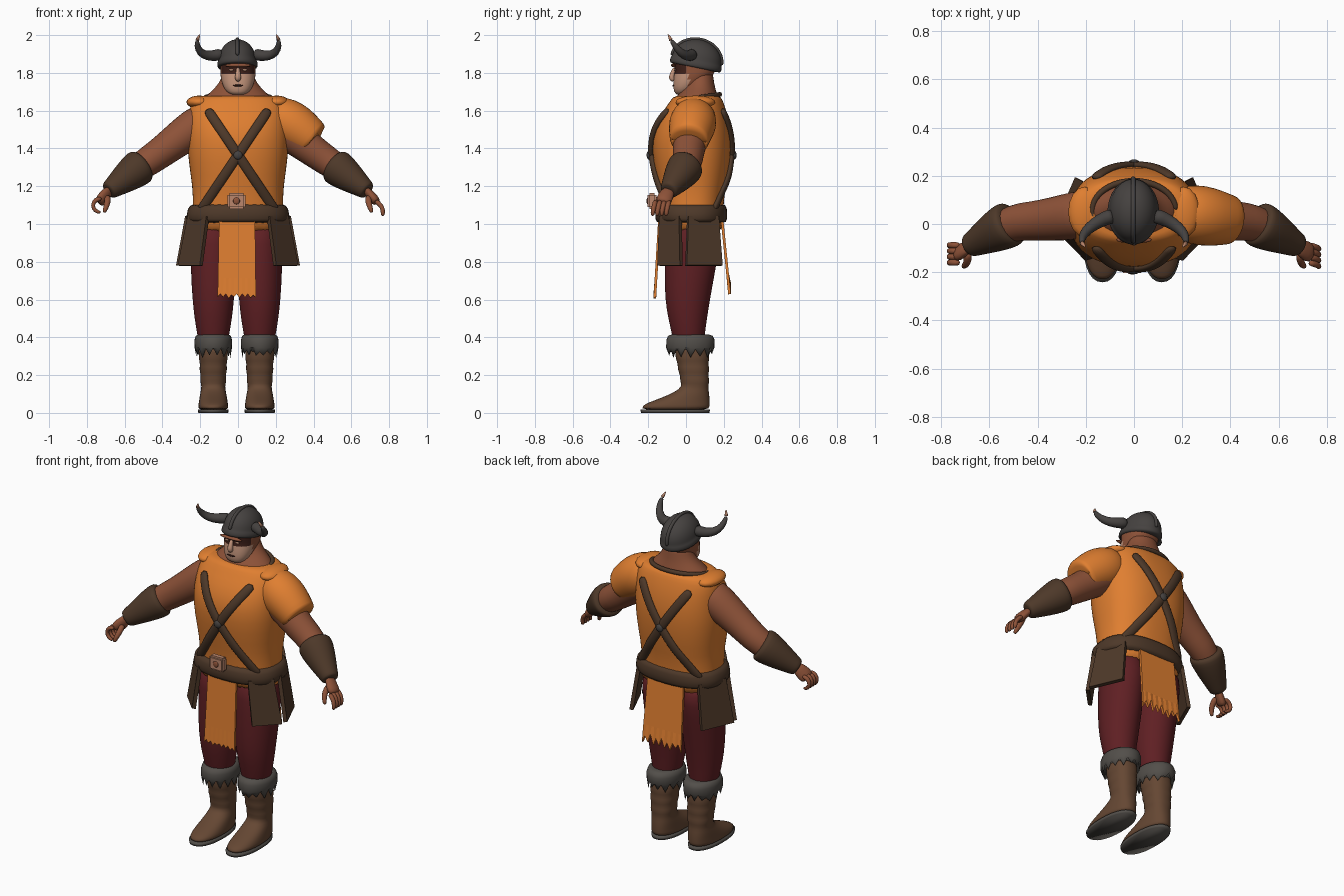
import bpy, bmesh, math, random
from mathutils import Vector, Matrix

random.seed(4)
if "Cube" in bpy.data.objects:
    bpy.data.objects.remove(bpy.data.objects["Cube"])


def material(name, r, g, b):
    m = bpy.data.materials.new(name)
    m.use_nodes = True
    m.diffuse_color = (r, g, b, 1)
    bsdf = m.node_tree.nodes["Principled BSDF"]
    bsdf.inputs["Base Color"].default_value = (r, g, b, 1)
    bsdf.inputs["Roughness"].default_value = 0.8
    return m


ORANGE = material("orange cloth", .74, .21, .03)
SKIN = material("tanned skin", .27, .085, .04)
FACE = material("pale face", .55, .3, .2)
MASK = material("dark face paint", .05, .015, .01)
LEATHER = material("dark leather", .075, .04, .022)
BOOT = material("boot leather", .13, .063, .033)
RED = material("dark red cloth", .115, .014, .017)
FUR = material("grey fur", .085, .077, .068)
IRON = material("dark iron", .06, .054, .051)
TAN = material("tan metal", .5, .24, .15)


def finish(name, bm, mat, subdiv=1, smooth=True):
    bmesh.ops.recalc_face_normals(bm, faces=bm.faces)
    mesh = bpy.data.meshes.new(name)
    bm.to_mesh(mesh)
    bm.free()
    mesh.materials.append(mat)
    ob = bpy.data.objects.new(name, mesh)
    bpy.context.collection.objects.link(ob)
    for p in mesh.polygons:
        p.use_smooth = smooth
    if subdiv:
        ob.modifiers.new("Subdivision", "SUBSURF").levels = subdiv
        ob.modifiers["Subdivision"].render_levels = subdiv
    return ob


def skin_rings(bm, rings):
    rings = [[bm.verts.new(p) for p in ring] for ring in rings]
    n = len(rings[0])
    for a, b in zip(rings, rings[1:]):
        for i in range(n):
            bm.faces.new((a[i], a[(i + 1) % n], b[(i + 1) % n], b[i]))
    bm.faces.new(rings[0])
    bm.faces.new(rings[-1])


def loft(name, rows, mat, xc=0, n=24, power=2.0, jag=0, subdiv=1):
    """Stack of rounded sections: (z, half width, front y, back y); jag tears the first row."""
    rings = []
    for k, (z, rx, yf, yb) in enumerate(rows):
        ring = []
        for i in range(n):
            c, s = math.cos(math.tau * i / n), math.sin(math.tau * i / n)
            x = math.copysign(abs(c) ** (2 / power), c) * rx
            y = math.copysign(abs(s) ** (2 / power), s) * (yb - yf) / 2
            tear = jag * ((i % 2) + random.uniform(-.4, .4)) if k == 0 else 0
            ring.append((xc + x, (yf + yb) / 2 + y, z + tear))
        rings.append(ring)
    bm = bmesh.new()
    skin_rings(bm, rings)
    return finish(name, bm, mat, subdiv)


def tube(name, pts, radii, mat, n=12, flat=1.0, up=(0, 1, 0), subdiv=1):
    """Sweep of a round or flattened section along a path."""
    pts = [Vector(p) for p in pts]
    rings = []
    for k, p in enumerate(pts):
        d = (pts[min(k + 1, len(pts) - 1)] - pts[max(k - 1, 0)]).normalized()
        side = d.cross(Vector(up)).normalized()
        nor = side.cross(d)
        rings.append([p + (side * math.cos(math.tau * i / n)
                           + nor * flat * math.sin(math.tau * i / n)) * radii[k] for i in range(n)])
    bm = bmesh.new()
    skin_rings(bm, rings)
    return finish(name, bm, mat, subdiv)


def panel(name, tl, tr, bl, br, mat, thick, nx=2, nz=2, jag=0):
    """Hanging sheet between four corners with an optional torn hem."""
    tl, tr, bl, br = map(Vector, (tl, tr, bl, br))
    bm = bmesh.new()
    grid = []
    for j in range(nz + 1):
        row = []
        for i in range(nx + 1):
            p = tl.lerp(tr, i / nx).lerp(bl.lerp(br, i / nx), j / nz)
            if j == nz:
                p.z += jag * ((i % 2) + random.uniform(-.3, .3))
            row.append(bm.verts.new(p))
        grid.append(row)
    for a, b in zip(grid, grid[1:]):
        for i in range(nx):
            bm.faces.new((a[i], a[i + 1], b[i + 1], b[i]))
    ob = finish(name, bm, mat, 0, False)
    mod = ob.modifiers.new("Thickness", "SOLIDIFY")
    mod.thickness, mod.offset = thick, 0
    return ob


def ball(name, loc, scale, mat):
    bm = bmesh.new()
    bmesh.ops.create_uvsphere(bm, u_segments=16, v_segments=10, radius=1,
                              matrix=Matrix.Translation(loc) @ Matrix.Diagonal((*scale, 1)))
    return finish(name, bm, mat, 0)


# Tunic
TORSO = [(.94, .243, -.125, .19), (1.0, .245, -.13, .195), (1.15, .236, -.14, .2),
         (1.25, .25, -.16, .225), (1.4, .27, -.183, .24), (1.5, .268, -.172, .235),
         (1.58, .262, -.135, .22), (1.64, .25, -.09, .2), (1.675, .22, -.07, .185),
         (1.68, .16, -.04, .165)]
POWER = 2.4
loft("tunic", TORSO, ORANGE, n=40, power=POWER, jag=.015)


def tunic_y(x, z, back):
    for a, b in zip(TORSO, TORSO[1:]):
        if a[0] <= z <= b[0]:
            t = (z - a[0]) / (b[0] - a[0])
            rx, yf, yb = (a[i] + (b[i] - a[i]) * t for i in (1, 2, 3))
            h = (yb - yf) / 2 * max(0, 1 - abs(x / rx) ** POWER) ** (1 / POWER)
            return (yf + yb) / 2 + (h if back else -h)


# Crossed straps with studs, front and back
for back in (False, True):
    word, out = ("back", 1) if back else ("front", -1)
    for s in (-1, 1):
        path = []
        for i in range(13):
            t = i / 12
            x, z = s * (.165 - .37 * t), 1.61 - .55 * t
            path.append((x, tunic_y(x, z, back) + out * .006, z))
        tube(f"{word}_strap_{'left' if s > 0 else 'right'}", path, [.027] * 13, LEATHER,
             flat=.6, up=(0, out, 0))
    ball(f"{word}_strap_stud", (0, tunic_y(0, 1.36, back) + out * .018, 1.365), (.024, .014, .024), IRON)

# Belt, buckle and hanging cloths
loft("belt", [(1.0, .268, -.155, .212), (1.02, .278, -.165, .22), (1.085, .267, -.163, .218),
              (1.115, .25, -.152, .21)], LEATHER, n=36, power=2.4)
bm = bmesh.new()
bmesh.ops.create_cube(bm, size=1, matrix=Matrix.Translation((-.008, -.18, 1.122))
                      @ Matrix.Diagonal((.095, .045, .085, 1)))
bmesh.ops.bevel(bm, geom=bm.edges[:], offset=.01, segments=2, affect="EDGES")
finish("buckle", bm, TAN, 0, False)
ball("buckle_boss", (-.008, -.203, 1.122), (.018, .006, .018), SKIN)
panel("front_loincloth", (-.1, -.14, 1.03), (.09, -.14, 1.03), (-.108, -.165, .61),
      (.095, -.165, .61), ORANGE, .014, 14, 4, .016)
panel("back_loincloth", (-.12, .19, 1.03), (.12, .19, 1.03), (-.13, .23, .64),
      (.13, .23, .64), ORANGE, .014, 14, 4, .04)

# Trapezius, neck and collar
loft("neck", [(1.6, .21, -.07, .17), (1.66, .185, -.062, .172), (1.69, .158, -.04, .165),
              (1.72, .122, -.012, .155), (1.77, .085, .01, .145), (1.84, .075, .02, .14)], SKIN)
collar = []
for i in range(25):
    a = math.tau * i / 24
    collar.append((.175 * math.cos(a), .055 + .125 * math.sin(a), 1.668 + .018 * math.sin(a)))
tube("collar", collar, [.014] * 25, LEATHER, n=8, up=(0, 0, 1))

# Head with a pale, painted face
head = loft("head", [(1.682, .035, -.05, .0), (1.70, .062, -.064, .04), (1.73, .08, -.068, .08),
                     (1.765, .09, -.066, .12), (1.795, .094, -.062, .15), (1.815, .094, -.058, .155),
                     (1.84, .095, -.066, .16), (1.9, .09, -.06, .16)], SKIN, n=32, power=2.3)
head.data.materials.append(FACE)
head.data.materials.append(MASK)
for p in head.data.polygons:
    if p.center.y < .015 and p.center.z < 1.795:
        p.material_index = 1
    elif p.center.y < -.005 and p.center.z < 1.85:
        p.material_index = 2
tube("nose", [(0, -.058, 1.83), (0, -.07, 1.8), (0, -.08, 1.772), (0, -.062, 1.757)],
     [.01, .013, .018, .012], FACE)
ball("mouth", (0, -.067, 1.733), (.028, .005, .005), MASK)
ball("brow", (0, -.066, 1.84), (.075, .014, .01), SKIN)
for s in (-1, 1):
    ball("eye", (s * .036, -.058, 1.816), (.013, .005, .006), FACE)

# Helmet with rim and crest, tilted up at the front
tilt = Matrix.Translation((-.003, .05, 1.835)) @ Matrix.Rotation(-.2, 4, "X")
dome = [(-.012, .103, -.136, .136), (0, .108, -.14, .14), (.022, .107, -.139, .139), (.03, .1, -.133, .133)]
for i in range(1, 8):
    a = i / 8 * math.pi / 2
    dome.append((.03 + .113 * math.sin(a), .1 * math.cos(a), -.133 * math.cos(a), .133 * math.cos(a)))
dome.append((.1435, .006, -.008, .008))
loft("helmet", dome, IRON, n=32).matrix_world = tilt
arc = [i / 16 * math.pi for i in range(17)]
tube("helmet_crest", [(0, -.134 * math.cos(a), .03 + .114 * math.sin(a)) for a in arc],
     [.011] * 17, IRON, n=8, up=(1, 0, 0)).matrix_world = tilt

for s in (-1, 1):
    side = "left" if s > 0 else "right"

    def m(*pts):
        return [(s * x, y, z) for x, y, z in pts]

    # Horn with a pale tip
    horn = m((.08, .035, 1.9), (.12, .025, 1.892), (.165, .0, 1.89), (.202, -.03, 1.908),
             (.218, -.06, 1.945), (.215, -.08, 1.975), (.203, -.094, 2.003))
    tube(f"{side}_horn", horn[:6], [.034, .031, .027, .022, .016, .01], IRON, up=(0, 1, .5))
    tube(f"{side}_horn_tip", horn[5:], [.0105, .003], TAN, up=(0, 1, .5), subdiv=0)

    # Arm and bracer
    tube(f"{side}_arm", m((.16, .045, 1.55), (.21, .04, 1.53), (.27, .03, 1.483), (.34, .02, 1.43),
                          (.42, .012, 1.37), (.5, .008, 1.315), (.6, -.04, 1.245), (.69, -.095, 1.175)),
         [.09, .102, .1, .092, .083, .08, .06, .036], SKIN, n=16)
    tube(f"{side}_bracer", m((.505, .006, 1.312), (.515, 0, 1.305), (.54, -.012, 1.287), (.6, -.045, 1.24),
                             (.66, -.078, 1.195), (.683, -.09, 1.178), (.688, -.093, 1.174)),
         [.084, .097, .098, .08, .057, .05, .04], LEATHER, n=18)

    # Hand: relaxed on the left, curled on the right
    tube(f"{side}_palm", m((.675, -.088, 1.185), (.7, -.103, 1.155), (.722, -.116, 1.13), (.738, -.122, 1.11)),
         [.033, .04, .046, .036], SKIN, flat=.6, up=(1, 0, .5))
    for k in range(4):
        y = -.088 - .024 * k
        bend = ((.725, y, 1.125), (.757, y - .008, 1.1), (.768, y - .014, 1.075), (.766, y - .018, 1.04))
        curl = ((.72, y, 1.135), (.757, y, 1.13), (.772, y, 1.098), (.758, y, 1.068), (.725, y - .004, 1.06))
        path = m(*(bend if s > 0 else curl))
        tube(f"{side}_finger", path, [.015, .014, .013, .012, .01][:len(path)], SKIN, n=8, up=(0, 1, .1))
    tube(f"{side}_thumb", m((.69, -.115, 1.15), (.69, -.155, 1.115), (.7, -.172, 1.085), (.71, -.178, 1.058)),
         [.02, .018, .015, .01], SKIN, n=8, up=(1, 0, 0))

    # Tunic shoulder edge
    ball(f"{side}_shoulder_edge", (s * .205, .05, 1.645), (.068, .105, .035), ORANGE)

    # Leather hip flaps
    panel(f"{side}_front_flap", *m((.16, -.135, 1.04), (.26, -.03, 1.04), (.195, -.145, .78), (.312, -.025, .78)),
          LEATHER, .022)
    panel(f"{side}_rear_flap", *m((.27, .01, 1.04), (.2, .17, 1.04), (.318, .0, .78), (.235, .19, .78)),
          LEATHER, .022)

    # Trouser leg, boot, sole and fur cuff
    xc = s * .123 - .008
    loft(f"{side}_leg", [(.33, .07, -.06, .095), (.42, .086, -.075, .1), (.5, .1, -.095, .112),
                         (.6, .111, -.112, .128), (.75, .12, -.115, .155), (.9, .12, -.11, .183),
                         (1.02, .115, -.1, .18)], RED, xc)
    boot = [(.012, .078, -.236, .122), (.035, .08, -.236, .126), (.055, .077, -.2, .126),
            (.08, .073, -.13, .125), (.11, .068, -.06, .122)]
    for i in range(8):
        z = .14 + i * .03
        swell = .005 if i % 2 else -.003
        w = .064 + i * .002
        boot.append((z, w + swell, -.022 - i * .006 - swell, .12 + swell))
    loft(f"{side}_boot", boot, BOOT, xc, n=28, power=2.3)
    loft(f"{side}_sole", [(0, .079, -.238, .124), (.018, .082, -.242, .127)], FUR, xc, n=28, power=2.3, subdiv=0)
    loft(f"{side}_fur_cuff", [(.3, .09, -.092, .14), (.345, .099, -.105, .15), (.385, .1, -.104, .152),
                              (.408, .093, -.095, .142), (.415, .08, -.075, .12)],
         FUR, xc, n=28, jag=.035, subdiv=0)

# Single short sleeve on the left arm
tube("left_sleeve", [(.17, .045, 1.57), (.22, .043, 1.56), (.28, .035, 1.53), (.34, .025, 1.488),
                     (.39, .018, 1.447), (.405, .016, 1.435), (.395, .017, 1.443)],
     [.1, .12, .128, .118, .106, .1, .085], ORANGE, n=20)
